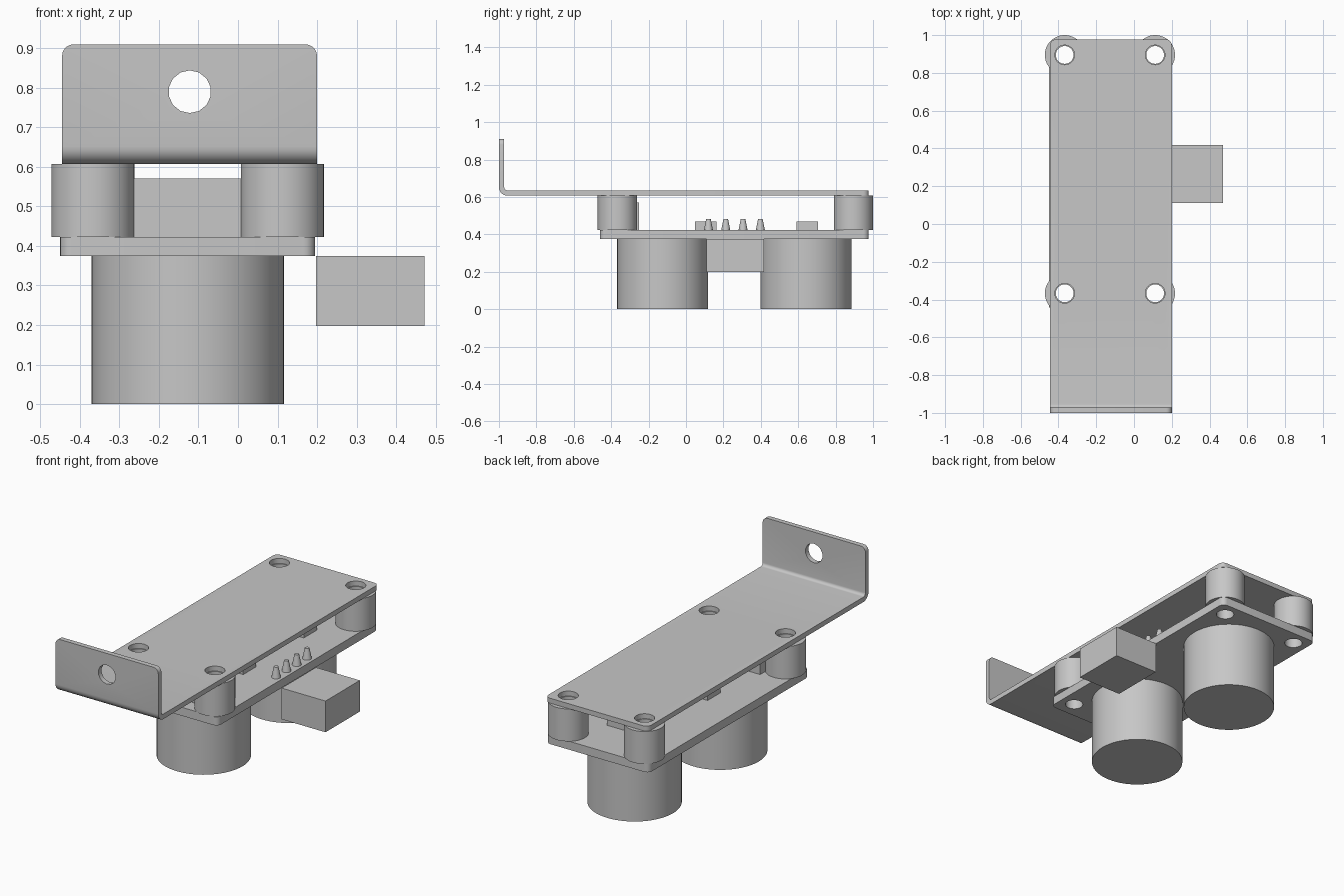
import bpy, bmesh, math
from mathutils import Matrix

default = bpy.data.objects.get("Cube")
if default:
    bpy.data.objects.remove(default, do_unlink=True)

GREY = (0.57, 0.57, 0.57, 1)
mat = bpy.data.materials.new("plain grey")
mat.use_nodes = True
mat.diffuse_color = GREY
mat.node_tree.nodes["Principled BSDF"].inputs["Base Color"].default_value = GREY


def finish(name, bm):
    bmesh.ops.recalc_face_normals(bm, faces=bm.faces)
    mesh = bpy.data.meshes.new(name)
    bm.to_mesh(mesh)
    bm.free()
    mesh.materials.append(mat)
    obj = bpy.data.objects.new(name, mesh)
    bpy.context.collection.objects.link(obj)
    return obj


def smooth(obj):
    bpy.ops.object.select_all(action='DESELECT')
    obj.select_set(True)
    bpy.context.view_layer.objects.active = obj
    bpy.ops.object.shade_smooth_by_angle(angle=math.radians(35))


def round_edges(bm, test, radius):
    """Round the straight edges whose two end points pass the test."""
    edges = [e for e in bm.edges if test(*[v.co for v in e.verts])]
    bmesh.ops.bevel(bm, geom=edges, offset=radius, segments=5, profile=0.5, affect='EDGES')


def box_mesh(x0, x1, y0, y1, z0, z1):
    bm = bmesh.new()
    bmesh.ops.create_cube(bm, size=1, matrix=Matrix.Translation(
        ((x0 + x1) / 2, (y0 + y1) / 2, (z0 + z1) / 2)) @ Matrix.Diagonal((x1 - x0, y1 - y0, z1 - z0, 1)))
    return bm


def cylinder(name, x, y, z0, z1, r, r_top=None, sides=48):
    bm = bmesh.new()
    bmesh.ops.create_cone(bm, cap_ends=True, segments=sides, radius1=r,
                          radius2=r if r_top is None else r_top, depth=z1 - z0,
                          matrix=Matrix.Translation((x, y, (z0 + z1) / 2)))
    return finish(name, bm)


def cut(obj, cutter):
    """Subtract the cutter, then discard it."""
    mod = obj.modifiers.new("hole", 'BOOLEAN')
    mod.operation, mod.solver, mod.object = 'DIFFERENCE', 'EXACT', cutter
    bpy.context.view_layer.objects.active = obj
    bpy.ops.object.modifier_apply(modifier=mod.name)
    bpy.data.objects.remove(cutter, do_unlink=True)


posts = [(x, y) for x in (-0.367, 0.112) for y in (-0.367, 0.895)]

# Mounting bracket: bent sheet profile swept across the width
def arc(radius):
    cy, cz = -0.955, 0.652
    return [(cy - radius * math.cos(a), cz - radius * math.sin(a))
            for a in (math.pi / 2 * i / 6 for i in range(7))]

profile = [(-1.0, 0.91)] + arc(0.045) + [(0.977, 0.607), (0.977, 0.635)] + arc(0.017)[::-1] + [(-0.972, 0.91)]
bm = bmesh.new()
face = bm.faces.new([bm.verts.new((-0.445, y, z)) for y, z in profile])
sweep = bmesh.ops.extrude_face_region(bm, geom=[face])
bmesh.ops.translate(bm, vec=(0.645, 0, 0), verts=[v for v in sweep["geom"] if isinstance(v, bmesh.types.BMVert)])
round_edges(bm, lambda a, b: abs(a.x - b.x) < 0.01 and
            (min(a.y, b.y) > 0.97 or min(a.z, b.z) > 0.9), 0.03)
bracket = finish("mounting_bracket", bm)
for x, y in posts:
    cut(bracket, cylinder("cutter", x, y, 0.55, 0.7, 0.052, sides=32))
flange_cutter = cylinder("cutter", 0, 0, -0.1, 0.1, 0.054, sides=14)
flange_cutter.data.transform(Matrix.Translation((-0.122, -0.985, 0.79)) @ Matrix.Rotation(math.pi / 2, 4, 'X'))
cut(bracket, flange_cutter)
smooth(bracket)

# Circuit board with rounded corners and post holes
bm = box_mesh(-0.45, 0.195, -0.46, 0.977, 0.375, 0.423)
round_edges(bm, lambda a, b: abs(a.z - b.z) > 0.01, 0.03)
board = finish("circuit_board", bm)
for x, y in posts:
    cut(board, cylinder("cutter", x, y, 0.3, 0.5, 0.047, sides=32))
smooth(board)

# Hollow spacers between board and bracket
for x, y in posts:
    spacer = cylinder("spacer", x, y, 0.423, 0.607, 0.105)
    cut(spacer, cylinder("cutter", x, y, 0.38, 0.65, 0.047, sides=32))
    smooth(spacer)

# Two large sensor cans under the board
for y in (-0.125, 0.642):
    smooth(cylinder("sensor_can", -0.127, y, 0, 0.375, 0.243, sides=64))

# Connector block and its solder pins
finish("connector_block", box_mesh(0.197, 0.472, 0.11, 0.417, 0.198, 0.375))
for i in range(4):
    smooth(cylinder("solder_pin", 0.155, 0.12 + 0.0925 * i, 0.423, 0.483, 0.024, 0.012, 24))

# Chips and oscillator on the board
for y in (0.105, 0.648):
    finish("chip", box_mesh(-0.25, 0.0, y - 0.058, y + 0.058, 0.423, 0.47))
finish("oscillator", box_mesh(-0.29, 0.04, -0.38, -0.25, 0.423, 0.57))
